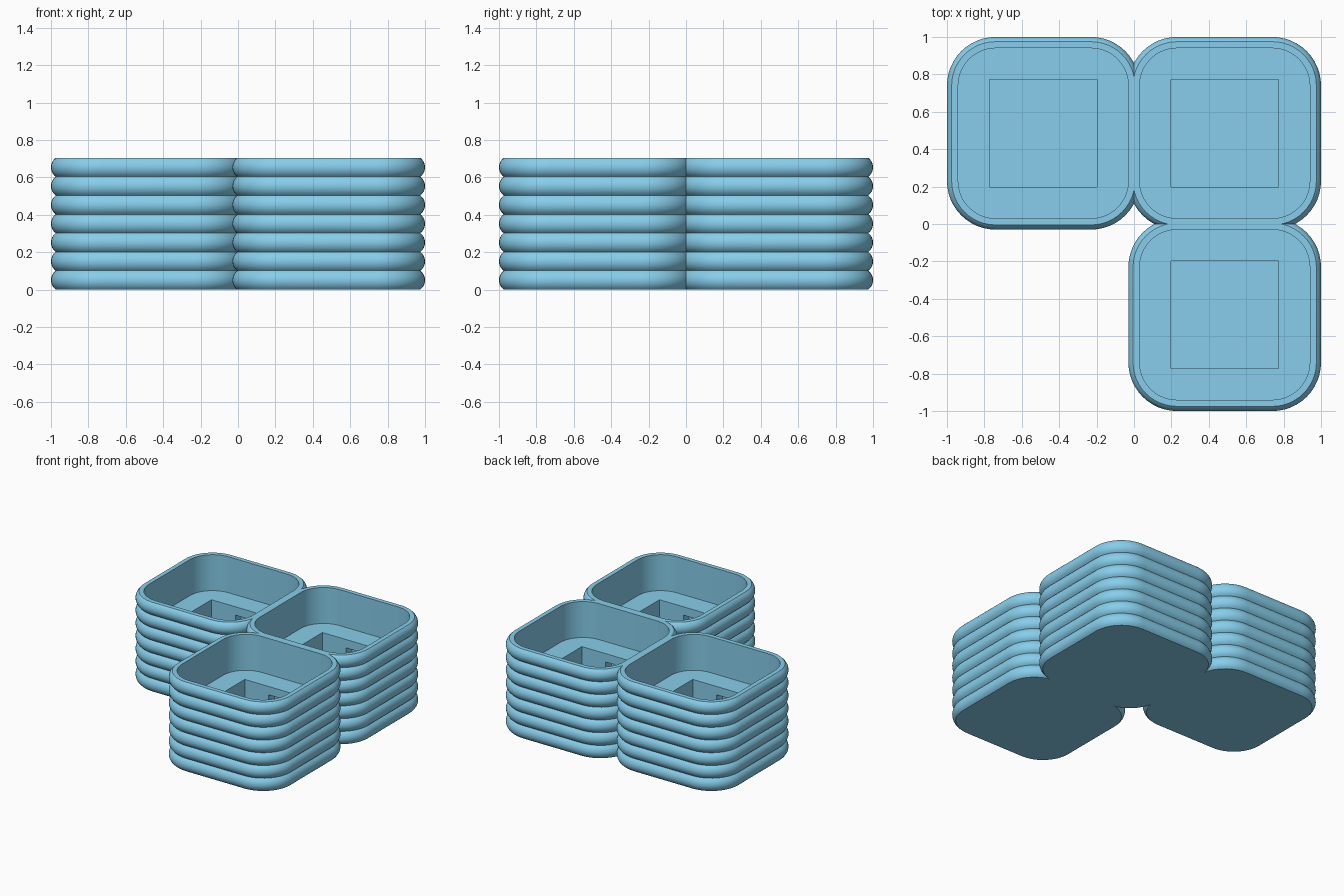
import bpy, bmesh, math
from mathutils import Vector

if "Cube" in bpy.data.objects:
    bpy.data.objects.remove(bpy.data.objects["Cube"])

RIBS, RIB_H, ARC = 7, 0.1006, 10
TOP = RIBS * RIB_H
CORE = 0.255      # half-size of the square the corner arcs are centred on
SEG = 12          # segments per rounded corner
HOLE = 0.288      # half-size of the square well
FLOOR, WELL = 0.42, 0.04

mat = bpy.data.materials.new("sky_blue")
mat.diffuse_color = (0.242, 0.617, 0.831, 1)
mat.use_nodes = True
mat.node_tree.nodes["Principled BSDF"].inputs["Base Color"].default_value = mat.diffuse_color


def ring(bm, core, r, z):
    """Rounded square: square of half-size core, offset outward by r."""
    out = []
    for q in range(4):
        m = math.radians(45 + 90 * q)
        cx, cy = math.copysign(core, math.cos(m)), math.copysign(core, math.sin(m))
        for i in range(SEG + 1):
            a = math.radians(90 * q + 90 * i / SEG)
            out.append(bm.verts.new((cx + r * math.cos(a), cy + r * math.sin(a), z)))
    return out


def box(bm, sx, sy, z0, z1):
    geo = bmesh.ops.create_cube(bm, size=1)
    for v in geo["verts"]:
        v.co = Vector((v.co.x * sx, v.co.y * sy, (z0 + z1) / 2 + v.co.z * (z1 - z0)))


def finish(bm, name):
    me = bpy.data.meshes.new(name)
    bm.to_mesh(me)
    bm.free()
    ob = bpy.data.objects.new(name, me)
    bpy.context.collection.objects.link(ob)
    return ob


# Profile: bulging ribs up the outside, over the rim, down to the floor and well
profile = []
half, sag = RIB_H / 2, 0.025
rad = (half ** 2 + sag ** 2) / (2 * sag)
for k in range(RIBS):
    for i in range(ARC + (k == RIBS - 1)):
        t = -half + RIB_H * i / ARC
        bulge = math.sqrt(rad ** 2 - t ** 2) - (rad - sag)
        profile.append((CORE, 0.235 + bulge, k * RIB_H + half + t))
profile += [(CORE, 0.2, TOP), (CORE, 0.2, FLOOR), (HOLE, 0, FLOOR), (HOLE, 0, WELL)]


def make_pot(name, x, y):
    bm = bmesh.new()
    rings = [ring(bm, *p) for p in profile]
    n = len(rings[0])
    for a, b in zip(rings, rings[1:]):
        for i in range(n):
            j = (i + 1) % n
            bm.faces.new((a[i], a[j], b[j], b[i]))
    bm.faces.new(rings[0][::-1])
    bm.faces.new(rings[-1])
    bmesh.ops.remove_doubles(bm, verts=bm.verts, dist=1e-5)
    bmesh.ops.recalc_face_normals(bm, faces=bm.faces)
    pot = finish(bm, name)
    pot.data.materials.append(mat)
    pot.location = (x, y, 0)

    # Slots through the four well walls
    for axis, size in (("x", (0.72, 0.16)), ("y", (0.16, 0.72))):
        bm = bmesh.new()
        box(bm, *size, 0.08, 0.354)
        cutter = finish(bm, f"{name}_slot_cutter_{axis}")
        cutter.location = pot.location
        cutter.hide_render = True
        mod = pot.modifiers.new(f"slots_{axis}", "BOOLEAN")
        mod.operation, mod.solver, mod.object = "DIFFERENCE", "EXACT", cutter
        bpy.context.view_layer.objects.active = pot
        bpy.ops.object.modifier_apply(modifier=mod.name)
        bpy.data.objects.remove(cutter)

    bpy.ops.object.select_all(action="DESELECT")
    pot.select_set(True)
    bpy.context.view_layer.objects.active = pot
    bpy.ops.object.shade_smooth_by_angle(angle=math.radians(30))


# Three pots in an L
C = 0.485
make_pot("left_pot", -C, C)
make_pot("corner_pot", C, C)
make_pot("front_pot", C, -C)
